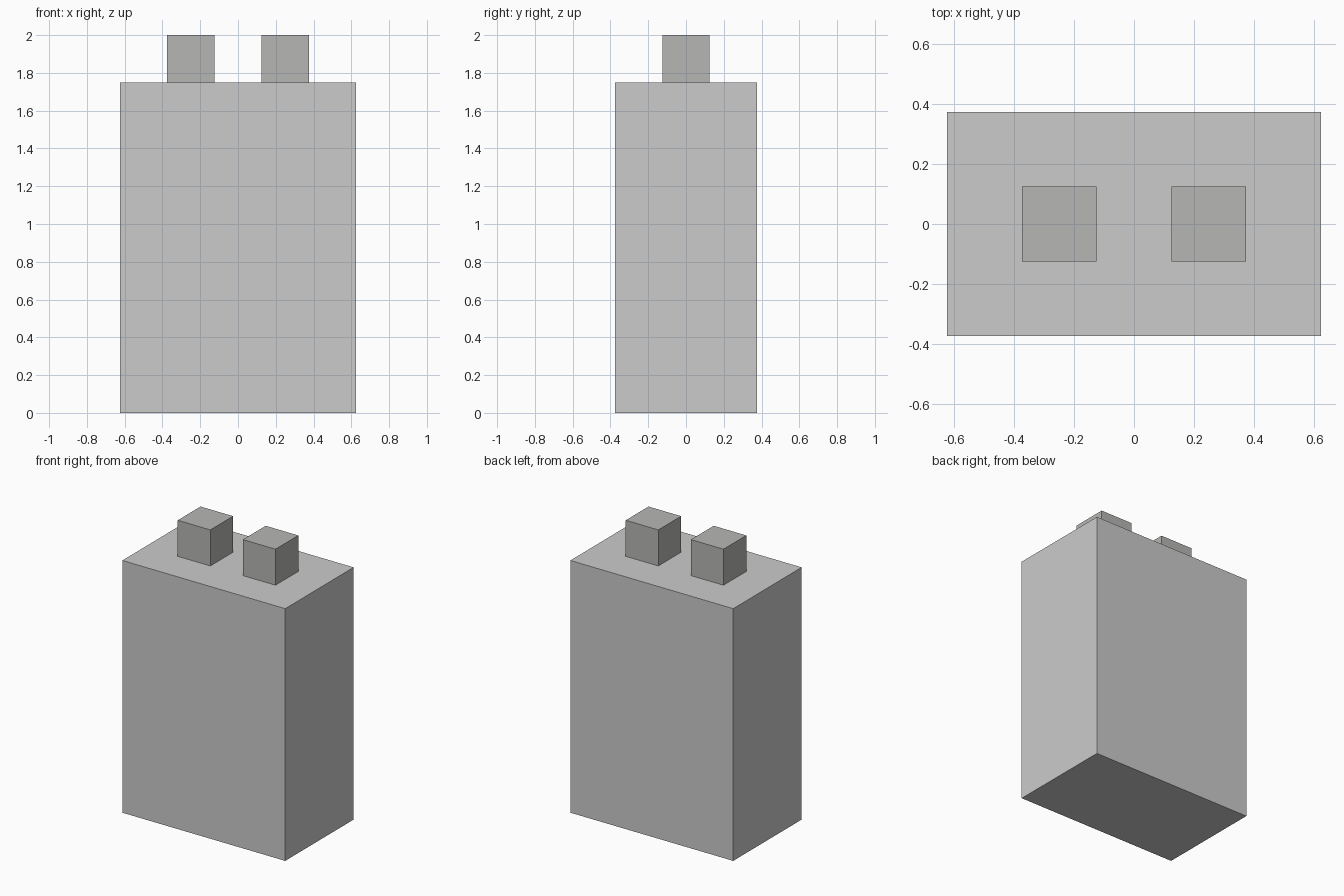
import bpy

if "Cube" in bpy.data.objects:
    bpy.data.objects.remove(bpy.data.objects["Cube"])


def box(name, size, centre):
    bpy.ops.mesh.primitive_cube_add(size=1, location=centre)
    obj = bpy.context.object
    obj.name = name
    obj.scale = size
    bpy.ops.object.transform_apply(location=False, rotation=False, scale=True)
    return obj


BODY_HEIGHT = 1.75
TERMINAL = 0.25

# Main block
box("body", (1.25, 0.75, BODY_HEIGHT), (0, 0, BODY_HEIGHT / 2))

# Two darker cube terminals on top
dark_grey = bpy.data.materials.new("dark_grey")
dark_grey.diffuse_color = (0.47, 0.47, 0.46, 1)
dark_grey.use_nodes = True
dark_grey.node_tree.nodes["Principled BSDF"].inputs["Base Color"].default_value = dark_grey.diffuse_color
for side, x in (("left", -0.25), ("right", 0.25)):
    terminal = box(f"{side}_terminal", (TERMINAL,) * 3,
                   (x, 0, BODY_HEIGHT + TERMINAL / 2))
    terminal.data.materials.append(dark_grey)
